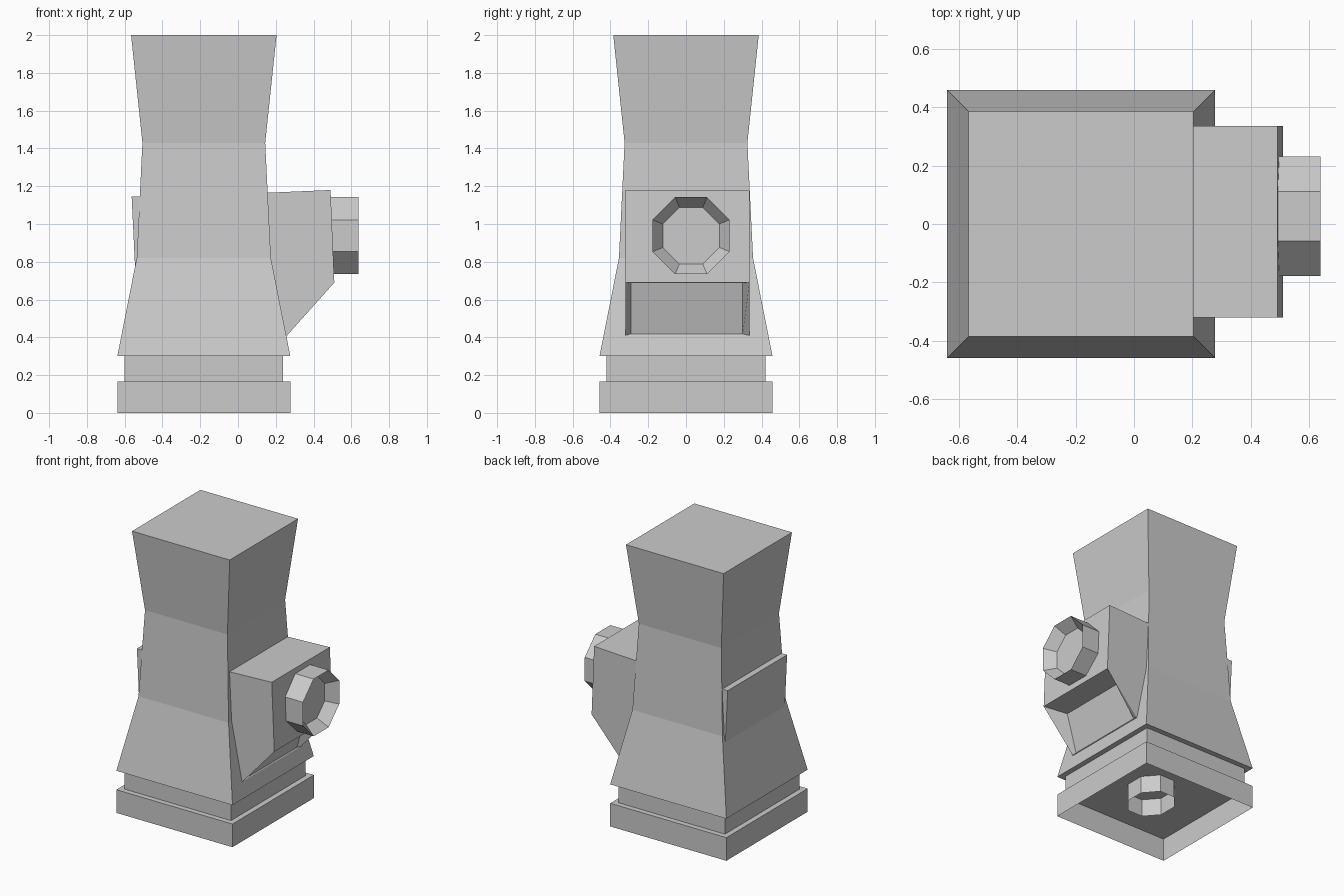
import bpy
import bmesh
from math import cos, sin, pi

if "Cube" in bpy.data.objects:
    bpy.data.objects.remove(bpy.data.objects["Cube"])

CX = -0.181  # centre of the square tower


def loft(name, rings, cap_start=True, cap_end=True):
    """Skin equal-length rings of points into one flat-shaded object."""
    bm = bmesh.new()
    rows = [[bm.verts.new(p) for p in ring] for ring in rings]
    n = len(rows[0])
    for a, b in zip(rows, rows[1:]):
        for i in range(n):
            j = (i + 1) % n
            bm.faces.new((a[i], a[j], b[j], b[i]))
    if cap_start:
        bm.faces.new(rows[0][::-1])
    if cap_end:
        bm.faces.new(rows[-1])
    bmesh.ops.recalc_face_normals(bm, faces=bm.faces)
    mesh = bpy.data.meshes.new(name)
    bm.to_mesh(mesh)
    bm.free()
    obj = bpy.data.objects.new(name, mesh)
    bpy.context.collection.objects.link(obj)
    return obj


def square(half, z):
    return [(CX + sx * half, sy * half, z)
            for sx, sy in ((-1, -1), (1, -1), (1, 1), (-1, 1))]


def octagon(rx, ry):
    """Octagon with flats on the axes; rx and ry are half widths across flats."""
    k = 1 / cos(pi / 8)
    return [(rx * k * cos(pi / 8 + i * pi / 4), ry * k * sin(pi / 8 + i * pi / 4))
            for i in range(8)]


def extrude_y(name, profile, y0, y1):
    return loft(name, [[(x, y, z) for x, z in profile] for y in (y0, y1)])


# Flared tower body
loft("tower_body", [square(h, z) for h, z in
                    ((0.458, 0.30), (0.355, 0.82), (0.325, 1.43), (0.385, 2.0))])

# Neck and base plinth, the plinth is hollow from below
loft("neck", [square(0.42, 0.165), square(0.42, 0.30)], False, False)
loft("base_plinth", [square(0.458, 0), square(0.458, 0.165)], False, True)

# Octagonal socket under the base
loft("base_socket", [[(-0.137 + x, 0.013 + y, z) for x, y in octagon(0.143, 0.165)]
                     for z in (0.04, 0.165)], False, False)

# Side housing with a sloped, recessed underside
Y0, Y1 = -0.32, 0.335
housing = [(0.10, 1.163), (0.49, 1.18), (0.51, 0.69), (0.26, 0.41), (0.10, 0.41)]
shell = extrude_y("side_housing", housing, Y0, Y1)
bm = bmesh.new()
bm.from_mesh(shell.data)
slope = [f for f in bm.faces if len(f.verts) == 4
         and f.normal.x > 0.3 and f.normal.z < -0.3]
bmesh.ops.delete(bm, geom=slope, context='FACES_ONLY')
bm.to_mesh(shell.data)
bm.free()
rim = [(0.51, Y0, 0.69), (0.51, Y1, 0.69), (0.26, Y1, 0.41), (0.26, Y0, 0.41)]
panel = [(0.33, Y0 + 0.028, 0.688), (0.33, Y1 - 0.035, 0.688),
         (0.255, Y1 - 0.035, 0.418), (0.255, Y0 + 0.028, 0.418)]
recess = loft("housing_recess", [rim, panel], False, True)
recess.data.flip_normals()

# Octagonal knob with a dished face
loft("round_knob", [[(x, 0.027 + y, 0.938 + z) for y, z in octagon(r, r)]
                    for x, r in ((0.48, 0.204), (0.637, 0.204), (0.56, 0.15))])

# Plate on the opposite side
extrude_y("side_plate", [(-0.563, 1.145), (-0.543, 0.73), (-0.45, 0.73), (-0.45, 1.145)],
          -0.335, 0.335)
